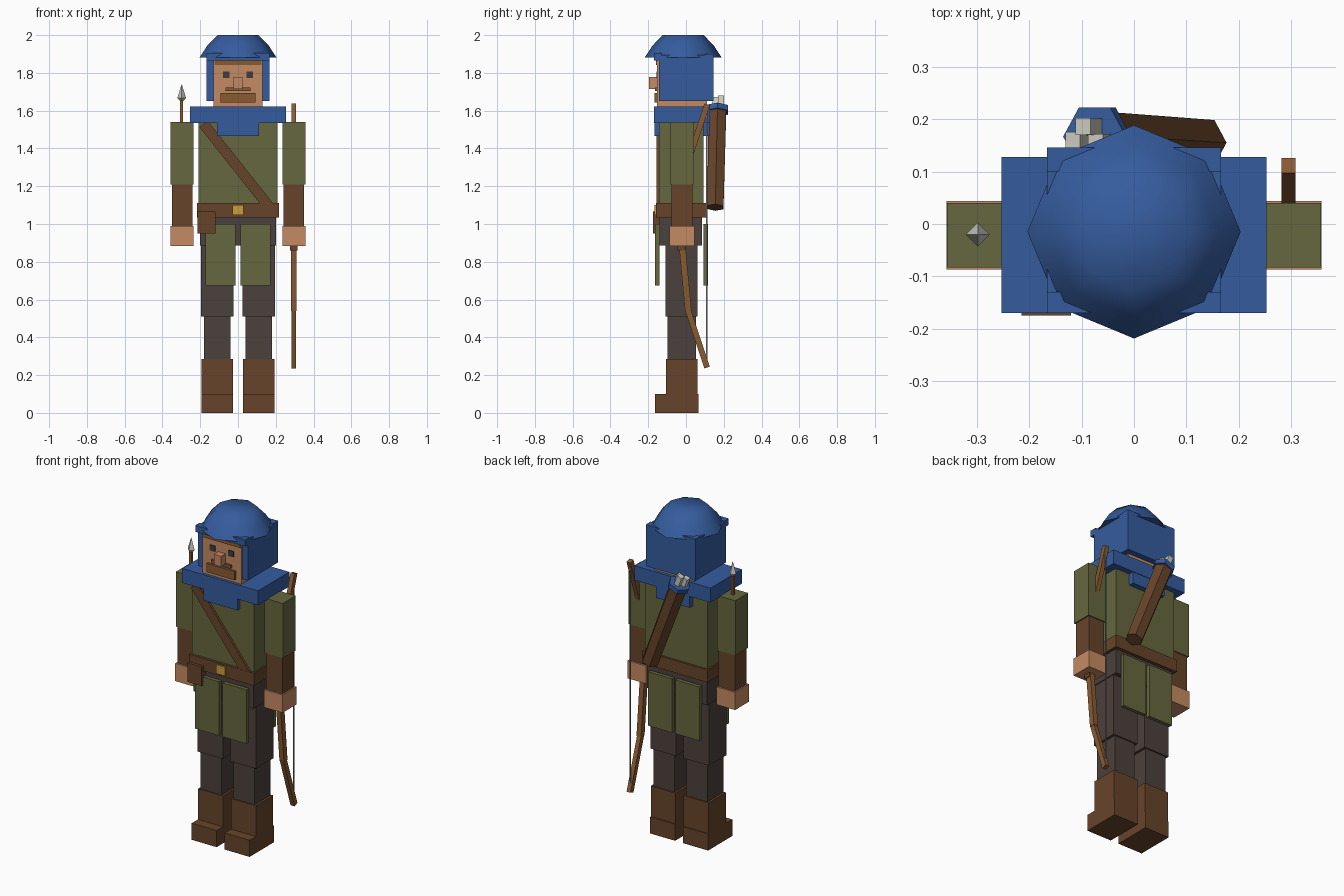
import bpy, bmesh, math
from mathutils import Vector

if "Cube" in bpy.data.objects:
    bpy.data.objects.remove(bpy.data.objects["Cube"])


def material(name, hexcode):
    m = bpy.data.materials.new(name)
    srgb = [int(hexcode[i:i + 2], 16) / 255 for i in (0, 2, 4)]
    m.diffuse_color = [c / 12.92 if c < 0.04 else ((c + 0.055) / 1.055) ** 2.4 for c in srgb] + [1]
    m.use_nodes = True
    m.node_tree.nodes["Principled BSDF"].inputs["Base Color"].default_value = m.diffuse_color
    return m


BLUE = material("blue cloth", "355C9E")
GREEN = material("olive cloth", "66673E")
BROWN = material("brown leather", "67442A")
PANTS = material("dark trousers", "4B413C")
SKIN = material("skin", "C58B63")
WOOD = material("light wood", "895B32")
STEEL = material("pale grey", "C9C9BF")
GOLD = material("gold", "C79F3C")
STRING = material("string grey", "7A7F84")
DARK = material("eye dark", "3C3F3E")


def finish(bm, name, mat, smooth=False):
    bmesh.ops.recalc_face_normals(bm, faces=bm.faces)
    me = bpy.data.meshes.new(name)
    bm.to_mesh(me)
    bm.free()
    me.materials.append(mat)
    ob = bpy.data.objects.new(name, me)
    bpy.context.collection.objects.link(ob)
    if smooth:
        bpy.context.view_layer.objects.active = ob
        ob.select_set(True)
        bpy.ops.object.shade_smooth_by_angle(angle=math.radians(50))
        ob.select_set(False)
    return ob


def box(name, mat, x0, x1, y0, y1, z0, z1):
    bm = bmesh.new()
    bmesh.ops.create_cube(bm, size=1)
    for v in bm.verts:
        v.co = (x1 if v.co.x > 0 else x0, y1 if v.co.y > 0 else y0, z1 if v.co.z > 0 else z0)
    return finish(bm, name, mat)


def pair(name, mat, x0, x1, *rest):
    box("left_" + name, mat, x0, x1, *rest)
    box("right_" + name, mat, -x1, -x0, *rest)


def lathe(name, mat, profile, sides, base=(0, 0, 0), axis=(0, 0, 1), smooth=False, turn=0.0):
    """Capped rings of (radius, height) around a leaning axis."""
    bm = bmesh.new()
    rot = Vector((0, 0, 1)).rotation_difference(Vector(axis))
    rings = []
    for r, h in profile:
        rings.append([bm.verts.new(Vector(base) + rot @ Vector(
            (r * math.cos(turn + math.tau * i / sides), r * math.sin(turn + math.tau * i / sides), h)))
            for i in range(sides)])
    for a, b in zip(rings, rings[1:]):
        for i in range(sides):
            j = (i + 1) % sides
            bm.faces.new((a[i], a[j], b[j], b[i]))
    bm.faces.new(rings[0][::-1])
    bm.faces.new(rings[-1])
    return finish(bm, name, mat, smooth)


def bar(name, mat, a, b, width, depth):
    """Box running from a to b, width across x and depth across the other direction."""
    a, b = Vector(a), Vector(b)
    d = (b - a).normalized()
    u = Vector((1, 0, 0))
    u = (u - d * u.dot(d)).normalized()
    w = d.cross(u)
    bm = bmesh.new()
    bmesh.ops.create_cube(bm, size=1)
    for v in bm.verts:
        v.co = (a + b) / 2 + u * v.co.x * width + w * v.co.y * depth + d * v.co.z * (b - a).length
    return finish(bm, name, mat)


# legs and boots
pair("boot_foot", BROWN, 0.027, 0.193, -0.165, 0.065, 0, 0.1)
pair("boot_shaft", BROWN, 0.027, 0.193, -0.105, 0.06, 0.1, 0.285)
pair("lower_leg", PANTS, 0.04, 0.18, -0.098, 0.052, 0.285, 0.51)
pair("thigh", PANTS, 0.025, 0.195, -0.108, 0.06, 0.51, 0.9)

# trunk
box("pelvis", PANTS, -0.2, 0.2, -0.14, 0.085, 0.885, 1.04)
box("torso", GREEN, -0.208, 0.208, -0.143, 0.093, 1.1, 1.54)
box("belt", BROWN, -0.217, 0.217, -0.158, 0.105, 1.035, 1.11)
box("buckle", GOLD, -0.03, 0.03, -0.167, -0.157, 1.047, 1.1)
box("pouch", BROWN, -0.215, -0.12, -0.175, -0.12, 0.95, 1.065)
pair("front_flap", GREEN, 0.012, 0.172, -0.163, -0.14, 0.675, 1.0)
pair("back_flap", GREEN, 0.012, 0.172, 0.093, 0.116, 0.675, 1.0)
bar("chest_strap", BROWN, (-0.183, -0.148, 1.53), (0.166, -0.148, 1.09), 0.055, 0.018)

# arms
pair("upper_arm", GREEN, 0.235, 0.357, -0.083, 0.04, 1.21, 1.54)
pair("forearm", BROWN, 0.242, 0.35, -0.077, 0.034, 0.99, 1.21)
pair("hand", SKIN, 0.235, 0.358, -0.087, 0.044, 0.883, 0.99)

# collar with hanging tabs
box("collar", BLUE, -0.253, 0.253, -0.17, 0.128, 1.535, 1.622)
box("collar_tab", BLUE, -0.112, 0.112, -0.167, 0.125, 1.465, 1.536)

# head and face
box("head", SKIN, -0.13, 0.13, -0.153, 0.11, 1.6, 1.87)
pair("eye", DARK, 0.044, 0.079, -0.157, -0.15, 1.772, 1.807)
box("nose", SKIN, -0.024, 0.024, -0.195, -0.15, 1.715, 1.778)
pair("moustache", WOOD, 0.024, 0.066, -0.164, -0.15, 1.703, 1.722)
box("moustache_middle", WOOD, -0.026, 0.026, -0.164, -0.15, 1.703, 1.715)
box("beard", WOOD, -0.093, 0.093, -0.167, -0.15, 1.642, 1.694)
box("hair_fringe", WOOD, -0.125, 0.125, -0.16, -0.15, 1.842, 1.865)

# hood around the head
pair("hood_side", BLUE, 0.13, 0.166, -0.143, 0.145, 1.65, 1.895)
box("hood_back", BLUE, -0.166, 0.166, 0.1, 0.146, 1.65, 1.9)
box("hood_brow", BLUE, -0.166, 0.166, -0.17, -0.13, 1.866, 1.905)

# domed hat
lathe("hat", BLUE, [(0.2035, 1.882), (0.162, 1.945), (0.109, 2.0)], 8, (0, -0.015, 0), smooth=True)

# quiver on the back
lean = Vector((-0.205, 0.012, 0.53)).normalized()
foot = Vector((0.13, 0.155, 1.088))
lathe("quiver", BROWN, [(0.05, 0), (0.054, 0.55)], 6, foot, lean, smooth=False)
lathe("quiver_rim", BLUE, [(0.064, 0), (0.064, 0.03)], 6, foot + lean * 0.54, lean)
for i, (dx, dy, top) in enumerate([(-0.025, -0.008, 0.615), (0.0, 0.018, 0.63), (0.02, -0.012, 0.62)]):
    a = foot + Vector((dx, dy, 0))
    bar(f"fletching_{i + 1}", STEEL, a + lean * 0.56, a + lean * top, 0.03, 0.032)

# bow: mirrored limbs about the grip
mid = 0.937
for side, s in (("upper", 1), ("lower", -1)):
    bar(side + "_bow_inner_limb", WOOD, (0.295, -0.025, mid), (0.295, 0.012, mid + s * 0.395), 0.03, 0.034)
    bar(side + "_bow_outer_limb", WOOD, (0.295, 0.008, mid + s * 0.385), (0.295, 0.112, mid + s * 0.697), 0.026, 0.03)
box("bow_grip", BROWN, 0.275, 0.315, -0.045, -0.003, 0.86, 1.014)
box("bow_string", STRING, 0.292, 0.298, 0.107, 0.113, mid - 0.68, mid + 0.68)

# arrow in the other hand
box("arrow_shaft", WOOD, -0.306, -0.291, -0.028, -0.013, 0.9, 1.66)
lathe("arrow_head", STEEL, [(0.008, 1.65), (0.023, 1.668), (0.001, 1.738)], 4, (-0.298, -0.02, 0))
